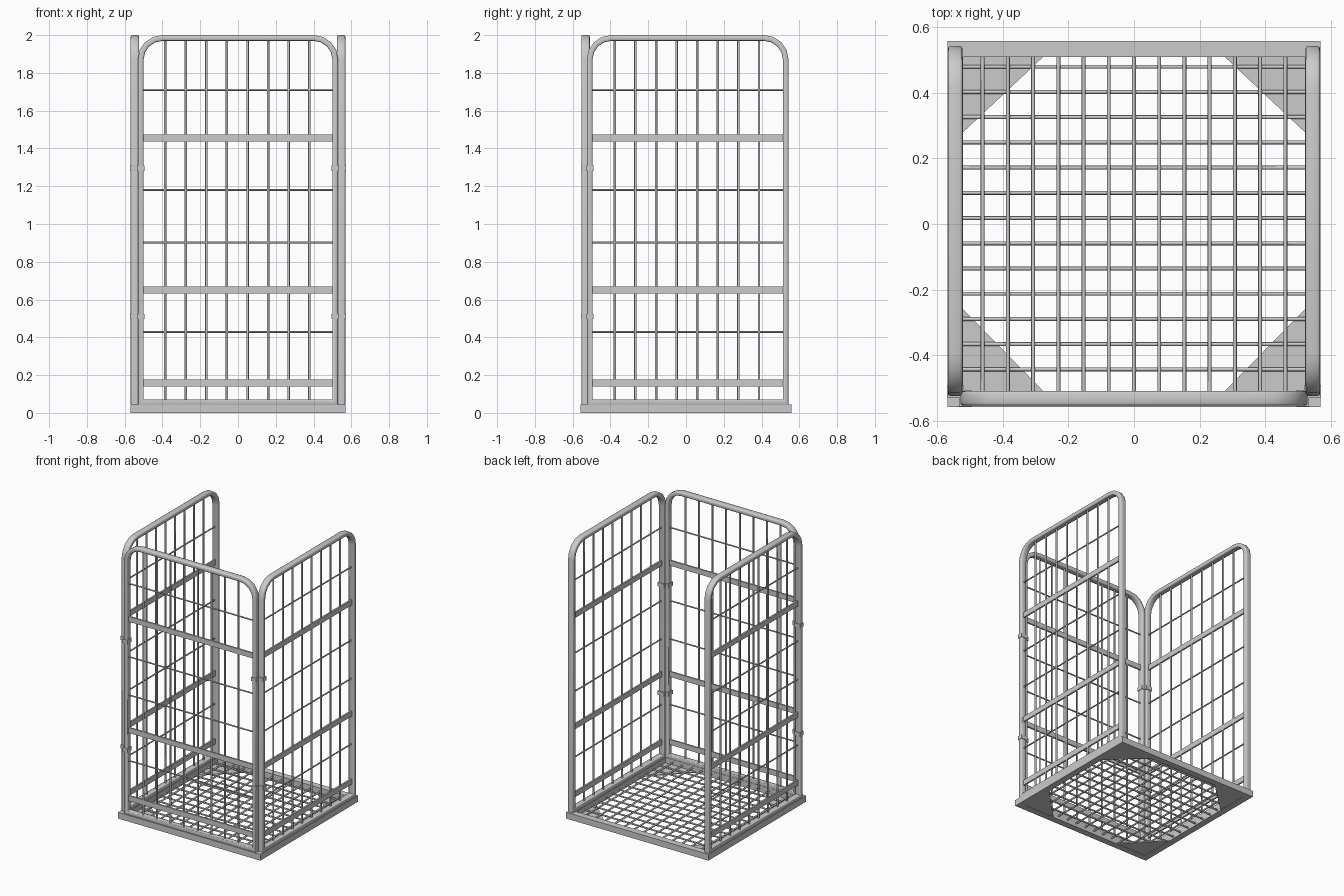
import bpy, bmesh, math
from mathutils import Vector, Matrix

if "Cube" in bpy.data.objects:
    bpy.data.objects.remove(bpy.data.objects["Cube"])

def finish(name, bm, matrix=Matrix(), smooth=False):
    bmesh.ops.recalc_face_normals(bm, faces=bm.faces[:])
    me = bpy.data.meshes.new(name)
    bm.to_mesh(me)
    bm.free()
    me.transform(matrix)
    ob = bpy.data.objects.new(name, me)
    bpy.context.collection.objects.link(ob)
    if smooth:
        bpy.ops.object.select_all(action='DESELECT')
        bpy.context.view_layer.objects.active = ob
        ob.select_set(True)
        bpy.ops.object.shade_smooth_by_angle(angle=math.radians(50))
    return ob

def box(bm, lo, hi):
    lo, hi = Vector(lo), Vector(hi)
    m = Matrix.Translation((lo + hi) / 2) @ Matrix.Diagonal((*(hi - lo), 1))
    bmesh.ops.create_cube(bm, size=1, matrix=m)

def rod(bm, a, b, r, sides=8):
    a, b = Vector(a), Vector(b)
    m = Matrix.Translation((a + b) / 2) @ (b - a).to_track_quat('Z', 'Y').to_matrix().to_4x4()
    bmesh.ops.create_cone(bm, cap_ends=True, segments=sides, radius1=r, radius2=r,
                          depth=(b - a).length, matrix=m)

def rounded_section(half_w, half_d, r):
    # rectangle with rounded corners, three points per corner
    pts = []
    for sx, sy, start in ((1, 1, 0), (-1, 1, 90), (-1, -1, 180), (1, -1, 270)):
        for k in range(3):
            a = math.radians(start + 45 * k)
            pts.append((sx * (half_w - r) + r * math.cos(a), sy * (half_d - r) + r * math.sin(a)))
    return pts

def loop_tube(bm, path, section):
    # sweep the section round a closed path in the XZ plane, mitred at corners
    n, rings = len(path), []
    for i, p in enumerate(path):
        t0 = (p - path[i - 1]).normalized()
        t1 = (path[(i + 1) % n] - p).normalized()
        t = (t0 + t1).normalized()
        normal = Vector((t.z, 0, -t.x)) / max(t.dot(t1), 0.3)
        rings.append([bm.verts.new(p + normal * u + Vector((0, v, 0))) for u, v in section])
    for i in range(n):
        r, s = rings[i], rings[(i + 1) % n]
        for k in range(len(section)):
            j = (k + 1) % len(section)
            bm.faces.new((r[k], r[j], s[j], s[k]))

TOP, BOT, R = 1.985, 0.056, 0.115

def panel(name, matrix, W, clip_sides):
    # tubular outer frame with rounded top corners
    path = [Vector((-W, 0, BOT)), Vector((W, 0, BOT))]
    for cx, start in ((W - R, 0), (R - W, 90)):
        for i in range(5):
            a = math.radians(start + 22.5 * i)
            path.append(Vector((cx + R * math.cos(a), 0, TOP - R + R * math.sin(a))))
    bm = bmesh.new()
    loop_tube(bm, path, rounded_section(0.015, 0.0225, 0.008))
    finish(name + "_frame", bm, matrix, True)
    # wire grid
    bm = bmesh.new()
    for i in range(8):
        x = (i - 3.5) * 0.109 - 0.004
        rod(bm, (x, 0, BOT), (x, 0, TOP), 0.0065)
    for z in (0.428, 0.903, 1.18, 1.71):
        rod(bm, (-W, 0, z), (W, 0, z), 0.005)
    finish(name + "_wires", bm, matrix, True)
    # flat cross bars
    bm = bmesh.new()
    for z in (0.158, 0.65, 1.455):
        box(bm, (-W, -0.006, z - 0.019), (W, 0.006, z + 0.019))
    finish(name + "_cross_bars", bm, matrix)
    # hinge clips wrapped round the posts
    bm = bmesh.new()
    for s in clip_sides:
        for z in (0.51, 1.295):
            box(bm, (s * W - 0.019, -0.025, z - 0.014), (s * W + 0.019, 0.025, z + 0.014))
    finish(name + "_hinge_clips", bm, matrix)

# three panels, back left open
turn = Matrix.Rotation(math.radians(90), 4, 'Z')
panel("front_panel", Matrix.Translation((0, -0.532, 0)), 0.515, (-1, 1))
panel("right_panel", Matrix.Translation((0.546, 0.009, 0)) @ turn, 0.519, (-1,))
panel("left_panel", Matrix.Translation((-0.546, 0.009, 0)) @ turn, 0.519, (-1,))

# base frame
X, Y, H, T = 0.57, 0.558, 0.045, 0.048
bm = bmesh.new()
for s in (-1, 1):
    y = sorted((s * Y, s * (Y - T)))
    x = sorted((s * X, s * (X - T)))
    box(bm, (-X, y[0], 0), (X, y[1], H))
    box(bm, (x[0], T - Y, 0), (x[1], Y - T, H))
finish("base_frame", bm)

# corner gusset plates under the floor
bm = bmesh.new()
for sx in (-1, 1):
    for sy, leg in ((-1, 0.25), (1, 0.23)):
        cx, cy = sx * (X - T), sy * (Y - T)
        tri = [(cx, cy), (cx - sx * 0.245, cy), (cx, cy - sy * leg)]
        f = bm.faces.new([bm.verts.new((x, y, 0.002)) for x, y in tri])
        ext = bmesh.ops.extrude_face_region(bm, geom=[f], use_keep_orig=True)
        bmesh.ops.translate(bm, vec=(0, 0, 0.006),
                            verts=[v for v in ext['geom'] if isinstance(v, bmesh.types.BMVert)])
finish("corner_plates", bm)

# floor mesh
bm = bmesh.new()
for i in range(13):
    o = (i - 6) * 0.077
    rod(bm, (o, -0.53, 0.026), (o, 0.53, 0.026), 0.006)
    rod(bm, (-0.54, o + 0.018, 0.015), (0.54, o + 0.018, 0.015), 0.006)
finish("floor_wires", bm, smooth=True)
